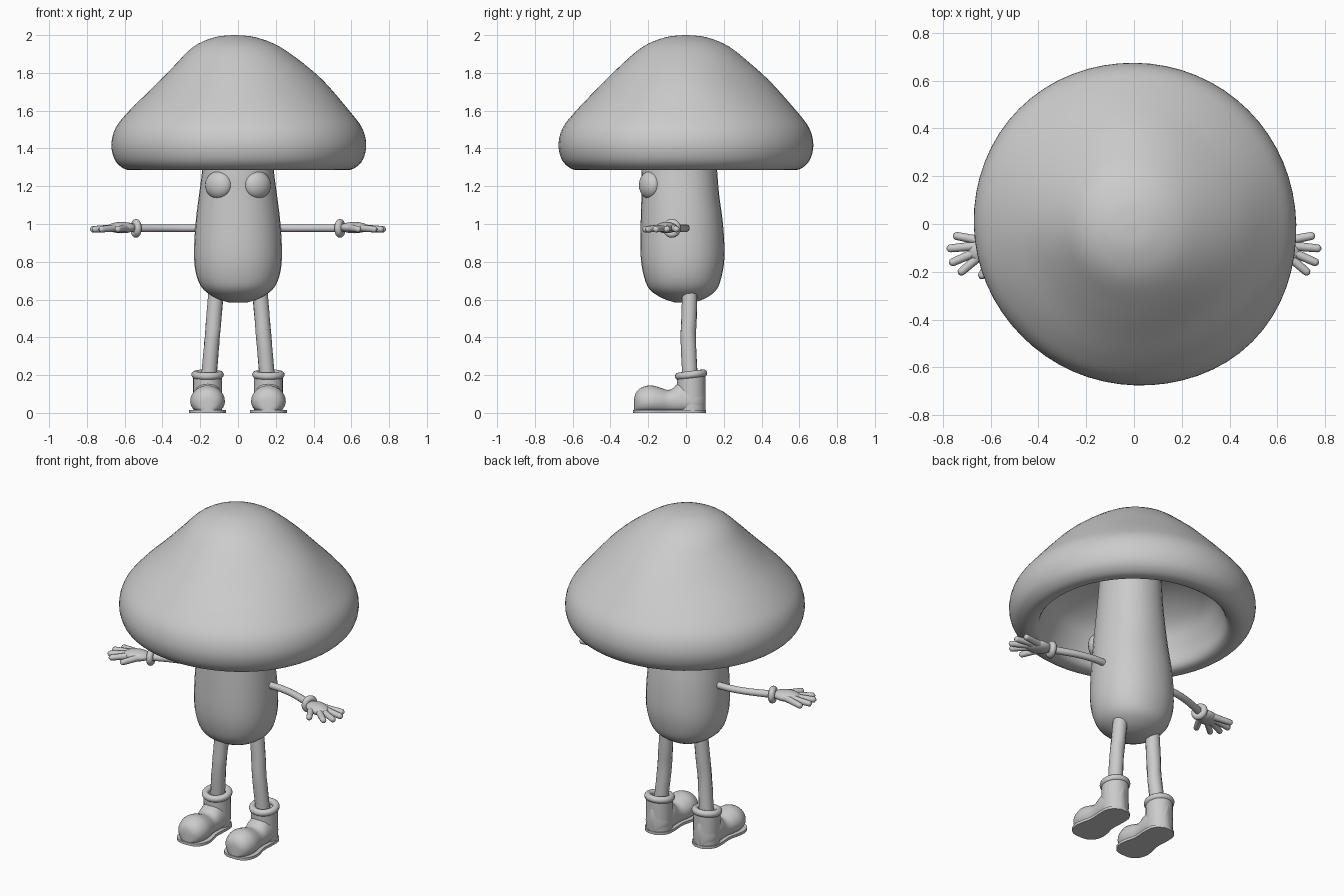
import bpy, bmesh, math
from mathutils import Vector, Matrix

if "Cube" in bpy.data.objects:
    bpy.data.objects.remove(bpy.data.objects["Cube"])

grey = bpy.data.materials.new("soft grey")
grey.diffuse_color = (0.6, 0.6, 0.6, 1)
grey.use_nodes = True
grey.node_tree.nodes["Principled BSDF"].inputs["Base Color"].default_value = grey.diffuse_color


def finish(name, bm, angle=50):
    bmesh.ops.recalc_face_normals(bm, faces=bm.faces)
    me = bpy.data.meshes.new(name)
    bm.to_mesh(me)
    bm.free()
    ob = bpy.data.objects.new(name, me)
    bpy.context.collection.objects.link(ob)
    me.materials.append(grey)
    bpy.ops.object.select_all(action='DESELECT')
    ob.select_set(True)
    bpy.context.view_layer.objects.active = ob
    bpy.ops.object.shade_smooth_by_angle(angle=math.radians(angle))
    return ob


def spline(points, steps):
    """Smooth curve through tuples of any length."""
    p = [Vector(q) for q in points]
    p = [p[0] * 2 - p[1]] + p + [p[-1] * 2 - p[-2]]
    out = []
    for i in range(1, len(p) - 2):
        a, b, c, d = p[i - 1:i + 3]
        for s in range(steps):
            t = s / steps
            out.append(0.5 * (2 * b + (c - a) * t + (2 * a - 5 * b + 4 * c - d) * t * t
                              + (3 * b - a - 3 * c + d) * t ** 3))
    return out + [p[-2]]


def loft(name, rings, angle=50):
    """Skin a list of closed rings and cap both ends."""
    bm = bmesh.new()
    vs = [[bm.verts.new(co) for co in r] for r in rings]
    n = len(vs[0])
    for a, b in zip(vs, vs[1:]):
        for i in range(n):
            bm.faces.new((a[i], a[(i + 1) % n], b[(i + 1) % n], b[i]))
    bm.faces.new(vs[0])
    bm.faces.new(vs[-1])
    return finish(name, bm, angle)


def tube(name, path, steps=4, n=14):
    """Round tube along (x, y, z, radius) points."""
    pts = spline(path, steps)
    rings = []
    for i, p in enumerate(pts):
        d = (pts[min(i + 1, len(pts) - 1)] - pts[max(i - 1, 0)]).to_3d()
        q = d.to_track_quat('Z', 'Y')
        rings.append([p.to_3d() + q @ Vector((p[3] * math.cos(a), p[3] * math.sin(a), 0))
                      for a in (2 * math.pi * k / n for k in range(n))])
    return loft(name, rings)


def ball(name, loc, size, turn=0):
    bm = bmesh.new()
    bmesh.ops.create_uvsphere(bm, u_segments=24, v_segments=14, radius=1)
    bm.transform(Matrix.Translation(loc) @ Matrix.Rotation(turn, 4, 'Z')
                 @ Matrix.Diagonal((*size, 1)))
    return finish(name, bm)


def roll(name, loc, axis, big, small):
    """Rolled rim (torus) around an axis."""
    bpy.ops.mesh.primitive_torus_add(major_radius=big, minor_radius=small,
                                     major_segments=28, minor_segments=12)
    bm = bmesh.new()
    old = bpy.context.object
    bm.from_mesh(old.data)
    bpy.data.objects.remove(old)
    q = Vector(axis).to_track_quat('Z', 'Y')
    bm.transform(Matrix.Translation(loc) @ q.to_matrix().to_4x4())
    return finish(name, bm)


def lobe(a, deg, power=4):
    """Soft bump around one compass direction."""
    return max(0, math.cos(a - math.radians(deg))) ** power


# Cap: hollow lopsided dome, fuller to the right and back
profile = spline([(0.012, 2.0), (0.11, 1.988), (0.23, 1.937), (0.36, 1.825), (0.475, 1.71),
                  (0.58, 1.60), (0.65, 1.51), (0.673, 1.42), (0.655, 1.34), (0.61, 1.295),
                  (0.56, 1.286), (0.515, 1.31), (0.485, 1.40), (0.42, 1.52), (0.25, 1.62),
                  (0.012, 1.66)], 4)
rings = []
for r, z in profile:
    mid = math.exp(-((z - 1.77) / 0.12) ** 2)
    shift = -0.02 * max(0, (z - 1.85) / 0.15)
    ring = []
    for k in range(64):
        a = 2 * math.pi * k / 64
        f = 1 + 0.035 * lobe(a, -45, 6) + 0.015 * lobe(a, 135, 6) - 0.01 * lobe(a, -135, 6)
        f += mid * (0.045 * lobe(a, 0) + 0.03 * lobe(a, 90) - 0.025 * lobe(a, 180))
        f -= mid * 0.015 * (1 - math.cos(4 * a))
        ring.append((r * f * math.cos(a) + shift + 0.003, r * f * math.sin(a), z))
    rings.append(ring)
loft("cap", rings, 80)

# Stem body: z, half width, half depth, y centre; slightly squared section
body = spline([(0.585, 0.05, 0.05, -0.01), (0.605, 0.11, 0.11, -0.01),
               (0.65, 0.18, 0.175, -0.015), (0.72, 0.218, 0.205, -0.017),
               (0.83, 0.233, 0.222, -0.018), (1.0, 0.225, 0.218, -0.022),
               (1.15, 0.207, 0.206, -0.03), (1.28, 0.19, 0.2, -0.035),
               (1.45, 0.175, 0.185, -0.035), (1.65, 0.165, 0.17, -0.03)], 3)


def soft(v):
    return math.copysign(abs(v) ** 0.92, v)


loft("stem_body", [[(w * soft(math.cos(a)), c + d * soft(math.sin(a)), z)
                    for a in (2 * math.pi * k / 32 for k in range(32))]
                   for z, w, d, c in body])

# Boot sections along y: y, half width, top height
boot = [(-0.274, 0.02, 0.075), (-0.266, 0.05, 0.105), (-0.24, 0.078, 0.132),
        (-0.19, 0.092, 0.146), (-0.14, 0.086, 0.135), (-0.1, 0.076, 0.122),
        (-0.07, 0.074, 0.13), (-0.045, 0.075, 0.155), (-0.01, 0.077, 0.17),
        (0.05, 0.074, 0.17), (0.085, 0.052, 0.165), (0.104, 0.02, 0.15)]

for s, side in ((-1, "left"), (1, "right")):
    # Eye, turned outward along the stem
    ball(side + "_eye", (s * 0.103, -0.192, 1.206), (0.077, 0.05, 0.073), s * 0.5)

    # Leg
    tube(side + "_leg", [(s * 0.116, 0.02, 0.64, 0.041), (s * 0.128, 0.016, 0.5, 0.041),
                         (s * 0.138, 0.012, 0.38, 0.041), (s * 0.155, 0.022, 0.18, 0.041)])

    # Boot: foot, shaft, rolled cuff and sole plate
    x0 = s * 0.161
    foot = []
    for y, w, h in spline(boot, 3):
        ring = []
        for k in range(28):
            a = 2 * math.pi * k / 28
            up = math.sin(a)
            z = 0.06 + (h - 0.06) * up if up > 0 else 0.06 + 0.07 * up
            ring.append((x0 + w * math.cos(a), y, max(0.012, z)))
        foot.append(ring)
    loft(side + "_boot_foot", foot, 60)
    tube(side + "_boot_shaft", [(x0, 0.028, 0.015, 0.075), (x0, 0.028, 0.1, 0.076),
                                (x0, 0.027, 0.2, 0.076)], 3, 28)
    roll(side + "_boot_cuff", (x0, 0.027, 0.202), (0, -0.13, 1), 0.066, 0.02)
    edge = spline(boot, 3)
    outline = [(x0 + w * 1.05 + 0.002, y * 1.02) for y, w, h in edge]
    outline += [(x0 - w * 1.05 - 0.002, y * 1.02) for y, w, h in reversed(edge)]
    loft(side + "_boot_sole", [[(x, y, z) for x, y in outline] for z in (0, 0.016)], 40)

    # Arm bending forward, with wrist roll
    tube(side + "_arm", [(s * 0.19, 0.0, 0.978, 0.02), (s * 0.3, -0.003, 0.978, 0.02),
                         (s * 0.41, -0.027, 0.978, 0.02), (s * 0.56, -0.083, 0.978, 0.022)])
    roll(side + "_wrist_cuff", (s * 0.54, -0.075, 0.977), (s, -0.35, 0), 0.031, 0.019)

    # Hand: palm, four fingers, thumb
    ball(side + "_palm", (s * 0.615, -0.103, 0.981), (0.08, 0.056, 0.03), -s * 0.3)
    fingers = [(0.63, -0.072, 0.742, -0.05), (0.645, -0.09, 0.768, -0.102),
               (0.645, -0.11, 0.758, -0.16), (0.635, -0.125, 0.722, -0.2),
               (0.585, -0.12, 0.636, -0.215)]
    names = ("little", "ring", "middle", "index", "thumb")
    for nm, (xa, ya, xb, yb) in zip(names, fingers):
        a, b = Vector((s * xa, ya, 0.98)), Vector((s * xb, yb, 0.972))
        d = (b - a).normalized()
        tube(side + "_" + nm + "_finger",
             [(*a, 0.02), (*a.lerp(b, 0.5), 0.018), (*b, 0.0165),
              (*(b + d * 0.01), 0.012), (*(b + d * 0.016), 0.003)], 2, 12)
